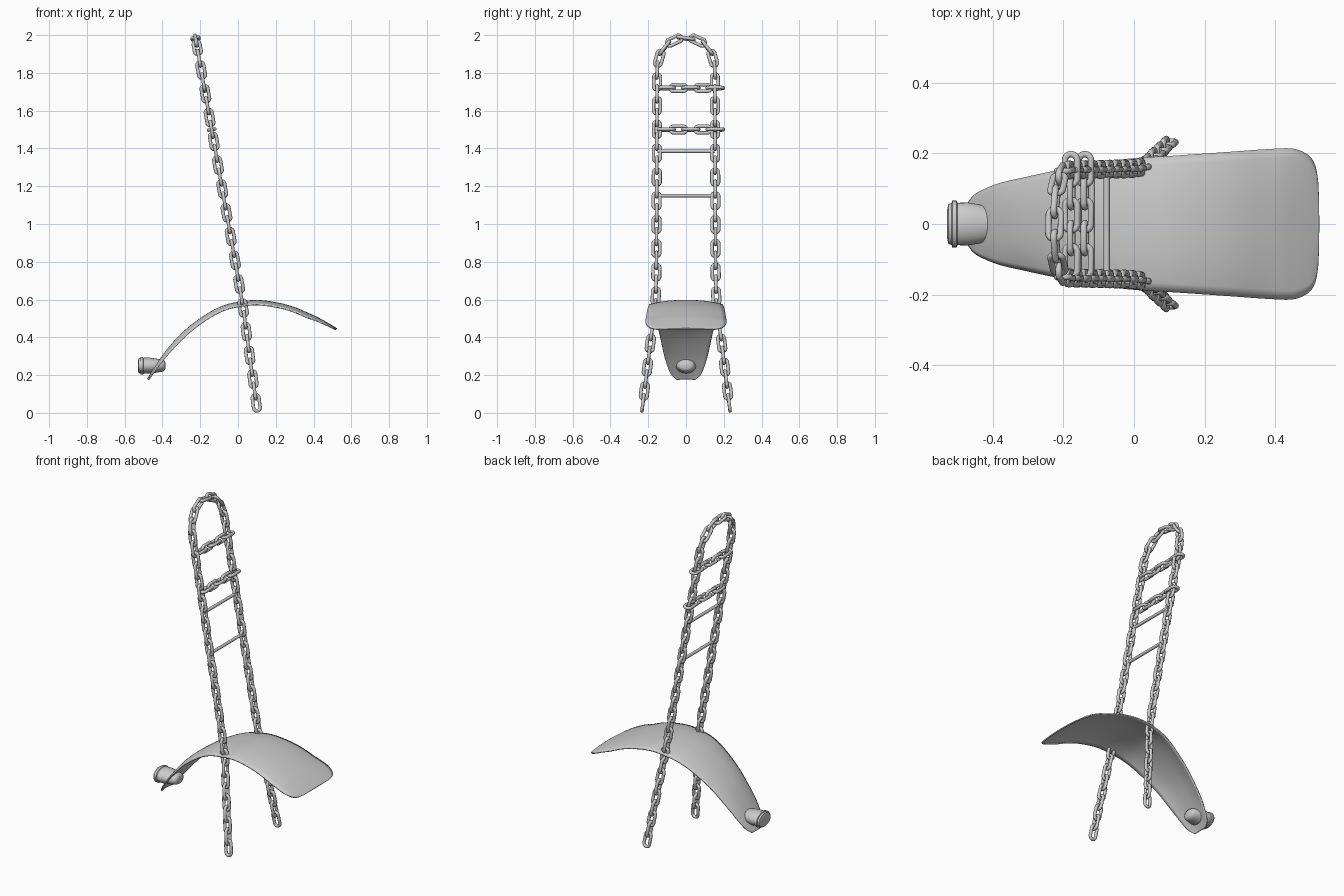
import bpy, bmesh, math
from mathutils import Vector, Matrix

if "Cube" in bpy.data.objects:
    bpy.data.objects.remove(bpy.data.objects["Cube"], do_unlink=True)

steel = bpy.data.materials.new("light_grey_steel")
steel.use_nodes = True
GREY = (0.6, 0.6, 0.6, 1)
steel.diffuse_color = GREY
steel.node_tree.nodes["Principled BSDF"].inputs["Base Color"].default_value = GREY


def finish(name, bm, angle=50):
    bmesh.ops.recalc_face_normals(bm, faces=bm.faces)
    mesh = bpy.data.meshes.new(name)
    bm.to_mesh(mesh)
    bm.free()
    mesh.materials.append(steel)
    obj = bpy.data.objects.new(name, mesh)
    bpy.context.collection.objects.link(obj)
    bpy.ops.object.select_all(action="DESELECT")
    obj.select_set(True)
    bpy.context.view_layer.objects.active = obj
    bpy.ops.object.shade_smooth_by_angle(angle=math.radians(angle))
    return obj


def spline(points, steps):
    """Smooth curve through a few points."""
    p = [Vector(q) for q in points]
    p = [2 * p[0] - p[1]] + p + [2 * p[-1] - p[-2]]
    out = []
    for a, b, c, d in zip(p, p[1:], p[2:], p[3:]):
        for i in range(steps):
            t = i / steps
            out.append(0.5 * (2 * b + (c - a) * t + (2 * a - 5 * b + 4 * c - d) * t ** 2
                              + (3 * b - a - 3 * c + d) * t ** 3))
    return out + [p[-2]]


def skin(bm, rings, closed=True, loop=False):
    """Bridge rows of vertices with quads."""
    n = len(rings[0])
    pairs = list(zip(rings, rings[1:])) + ([(rings[-1], rings[0])] if loop else [])
    for r, s in pairs:
        for j in range(n if closed else n - 1):
            k = (j + 1) % n
            bm.faces.new((r[j], r[k], s[k], s[j]))


# Chain links
HALF, WIDE, WIRE = 0.043, 0.018, 0.0092


def add_link(bm, centre, along, side):
    along, side = along.normalized(), side.normalized()
    normal = along.cross(side)
    rings = []
    for i in range(16):
        a = 2 * math.pi * (i + 0.5) / 16
        out = along * math.cos(a) + side * math.sin(a)
        shift = math.copysign(HALF - WIDE, math.cos(a))
        mid = centre + along * shift + out * WIDE
        rings.append([bm.verts.new(mid + WIRE * (out * math.cos(b) + normal * math.sin(b)))
                      for b in (2 * math.pi * j / 10 for j in range(10))])
    skin(bm, rings, loop=True)


def rail_x(z):
    return 0.02 - 0.177 * (z - 0.6) if z > 0.6 else 0.02 + 0.14 * (0.6 - z)


def walk(path, count):
    """Evenly spaced points and directions along a polyline."""
    lengths = [(b - a).length for a, b in zip(path, path[1:])]
    total = sum(lengths)
    for k in range(count + 1):
        d, i = total * k / count, 0
        while i < len(lengths) - 1 and d > lengths[i]:
            d -= lengths[i]
            i += 1
        way = path[i + 1] - path[i]
        yield path[i] + way * min(1, d / lengths[i]), way


FACING = Vector((0.985, 0, 0.174))
half_arch = [(0, 1.982), (0.06, 1.972), (0.115, 1.93), (0.148, 1.85), (0.153, 1.7),
             (0.155, 1.2), (0.16, 0.62), (0.185, 0.4), (0.228, 0.053)]
path = spline([(rail_x(z), y, z) for y, z in half_arch], 10)
length = sum((b - a).length for a, b in zip(path, path[1:]))
count = 2 * round(length / 0.066 / 2)
bm = bmesh.new()
for k, (pos, way) in enumerate(walk(path, count)):
    for sign in ((1, -1) if k else (1,)):
        flip = Vector((1, sign, 1))
        along = way * flip
        add_link(bm, pos * flip, along, along.cross(FACING) if k % 2 else FACING)
finish("hoop_chain", bm)

# Cross chains between the two rails
for name, z in (("upper_cross_chain", 1.72), ("lower_cross_chain", 1.5)):
    bm = bmesh.new()
    along = Vector((0, 1, 0))
    for k in range(5):
        add_link(bm, Vector((rail_x(z), -0.105 + 0.065 * k, z)), along,
                 along.cross(FACING) if k % 2 else FACING)
    finish(name, bm)

# Plain cross rods
for name, z in (("upper_rod", 1.385), ("lower_rod", 1.15)):
    bm = bmesh.new()
    place = Matrix.Translation((rail_x(z), 0, z)) @ Matrix.Rotation(math.pi / 2, 4, "X")
    bmesh.ops.create_cone(bm, cap_ends=True, segments=12, radius1=0.009, radius2=0.009,
                          depth=0.3, matrix=place)
    finish(name, bm)

# Fender: station x, crown height z, half width
stations = [(-0.482, 0.18, 0.05), (-0.465, 0.207, 0.078), (-0.44, 0.246, 0.096),
            (-0.39, 0.318, 0.117), (-0.31, 0.412, 0.136), (-0.21, 0.495, 0.156),
            (-0.1, 0.56, 0.175), (0, 0.588, 0.187), (0.12, 0.597, 0.194),
            (0.27, 0.57, 0.204), (0.4, 0.517, 0.213), (0.46, 0.486, 0.213),
            (0.5, 0.463, 0.194), (0.518, 0.452, 0.163), (0.525, 0.448, 0.12)]
rows = spline(stations, 4)
bm = bmesh.new()
grid = []
for i, (x, z, w) in enumerate(rows):
    a, b = rows[max(i - 1, 0)], rows[min(i + 1, len(rows) - 1)]
    down = Vector((b[1] - a[1], 0, a[0] - b[0])).normalized()
    fade = min(1, (x + 0.482) / 0.15, (0.525 - x) / 0.15)
    line = []
    for j in range(17):
        v = j / 8 - 1
        drop = down * (0.006 + 0.016 * fade) * abs(v) ** 2.5
        line.append(bm.verts.new(Vector((x, v * w, z)) + drop))
    grid.append(line)
skin(bm, grid, closed=False)
fender = finish("fender", bm)
if sum(p.normal.z for p in fender.data.polygons) < 0:
    fender.data.flip_normals()
solid = fender.modifiers.new("thickness", "SOLIDIFY")
solid.thickness = 0.007
solid.offset = -1

# Lamp: oval body turned around the x axis
profile = [(-0.53, 0.01), (-0.53, 0.6), (-0.526, 0.85), (-0.517, 0.9), (-0.515, 1),
           (-0.503, 1), (-0.5, 0.91), (-0.47, 0.92), (-0.44, 0.84), (-0.42, 0.76),
           (-0.4, 0.69), (-0.39, 0.58), (-0.385, 0.38), (-0.384, 0.01)]
bm = bmesh.new()
rings = [[bm.verts.new((x, 0.066 * r * math.cos(a), 0.25 + 0.046 * r * math.sin(a)))
          for a in (2 * math.pi * j / 32 for j in range(32))] for x, r in profile]
skin(bm, rings)
bm.faces.new(rings[0])
bm.faces.new(rings[-1])
finish("lamp", bm, 40)
